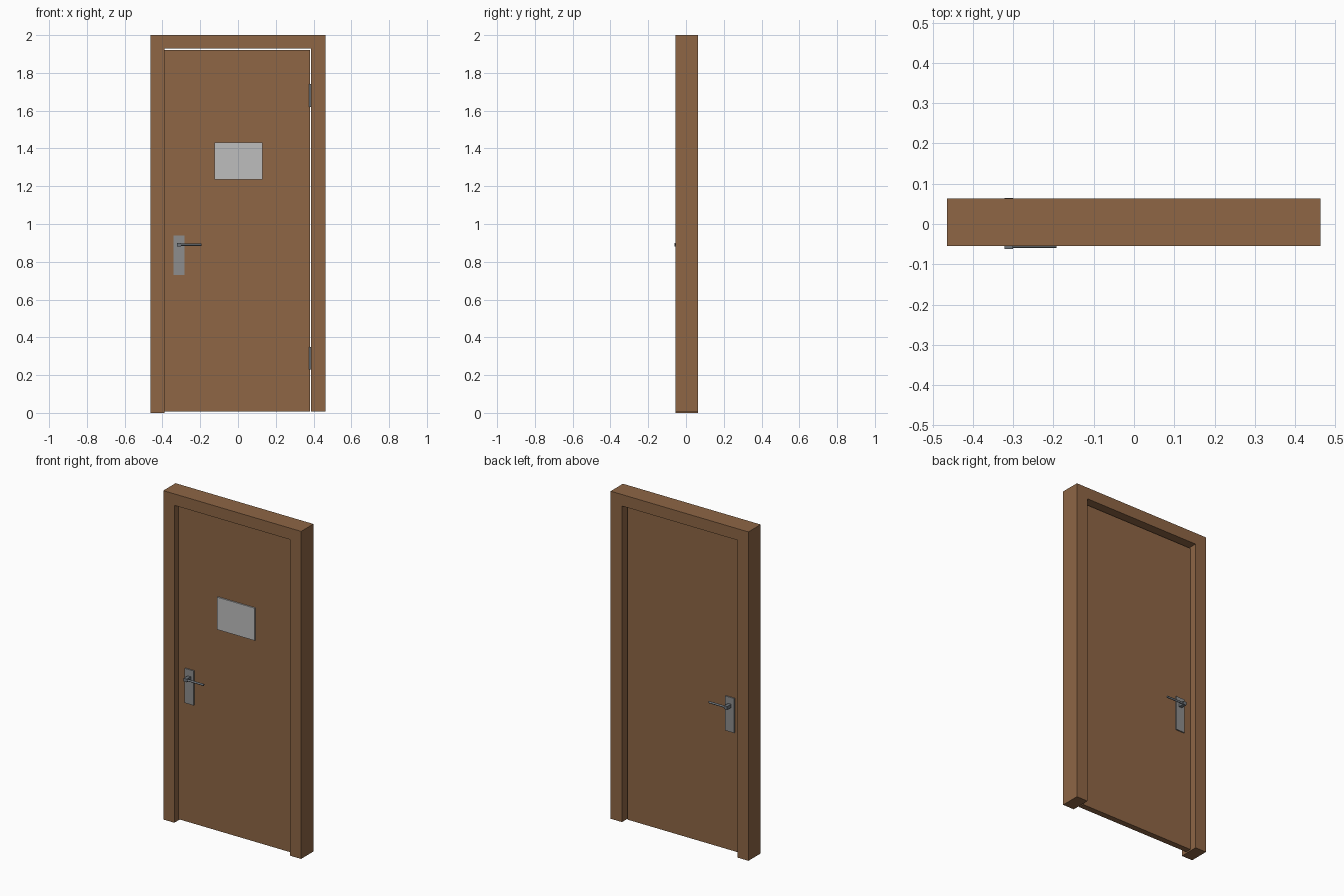
import bpy, bmesh, math

if "Cube" in bpy.data.objects:
    bpy.data.objects.remove(bpy.data.objects["Cube"])


def material(name, r, g, b):
    m = bpy.data.materials.new(name)
    lin = [((c / 255 + 0.055) / 1.055) ** 2.4 for c in (r, g, b)]
    m.diffuse_color = (*lin, 1)
    m.use_nodes = True
    m.node_tree.nodes["Principled BSDF"].inputs["Base Color"].default_value = m.diffuse_color
    return m


WOOD = material("brown wood", 142, 102, 69)
PLAQUE = material("light grey", 190, 190, 190)
METAL = material("mid grey metal", 141, 141, 141)
STEEL = material("dark steel", 112, 118, 124)


def finish(name, bm, mat):
    bmesh.ops.recalc_face_normals(bm, faces=bm.faces)
    mesh = bpy.data.meshes.new(name)
    bm.to_mesh(mesh)
    bm.free()
    mesh.materials.append(mat)
    ob = bpy.data.objects.new(name, mesh)
    bpy.context.collection.objects.link(ob)
    return ob


def prism(name, outline, y0, y1, mat):
    """Extrude an x/z outline from y0 to y1."""
    bm = bmesh.new()
    face = bm.faces.new([bm.verts.new((x, y0, z)) for x, z in outline])
    ext = bmesh.ops.extrude_face_region(bm, geom=[face])
    verts = [v for v in ext["geom"] if isinstance(v, bmesh.types.BMVert)]
    bmesh.ops.translate(bm, verts=verts, vec=(0, y1 - y0, 0))
    return finish(name, bm, mat)


def box(name, x0, x1, y0, y1, z0, z1, mat):
    return prism(name, [(x0, z0), (x1, z0), (x1, z1), (x0, z1)], y0, y1, mat)


def rod(name, loc, radius, length, axis, mat):
    rot = (0, math.pi / 2, 0) if axis == "x" else (0, 0, 0)
    bpy.ops.mesh.primitive_cylinder_add(vertices=16, radius=radius, depth=length,
                                        location=loc, rotation=rot)
    ob = bpy.context.object
    ob.name = name
    ob.data.materials.append(mat)
    bpy.ops.object.shade_smooth_by_angle()
    return ob


# Frame: one U-shaped piece, left jamb reaching slightly lower
prism("door_frame",
      [(-0.464, 0), (-0.390, 0), (-0.390, 1.93), (0.387, 1.93), (0.387, 0.008),
       (0.463, 0.008), (0.463, 2), (-0.464, 2)], -0.055, 0.063, WOOD)

# Door leaf, recessed on both sides
FRONT, BACK = -0.017, 0.019
box("door_leaf", -0.3895, 0.380, FRONT, BACK, 0.008, 1.922, WOOD)

# Sign plate
box("sign_plate", -0.124, 0.130, FRONT - 0.008, FRONT, 1.235, 1.432, PLAQUE)

# Handle sets on both faces
for side, face, s in (("front", FRONT, -1), ("back", BACK, 1)):
    box(side + "_handle_plate", -0.342, -0.282, *sorted((face, face + s * 0.007)),
        0.73, 0.94, METAL)
    box(side + "_handle_spindle", -0.322, -0.301, *sorted((face, face + s * 0.045)),
        0.880, 0.900, STEEL)
    rod(side + "_handle_lever", (-0.250, face + s * 0.0365, 0.890), 0.006, 0.114, "x", STEEL)

# Hinges in the gap on the right
for name, z in (("lower_hinge", 0.29), ("upper_hinge", 1.68)):
    rod(name, (0.382, FRONT - 0.003, z), 0.006, 0.12, "z", STEEL)
